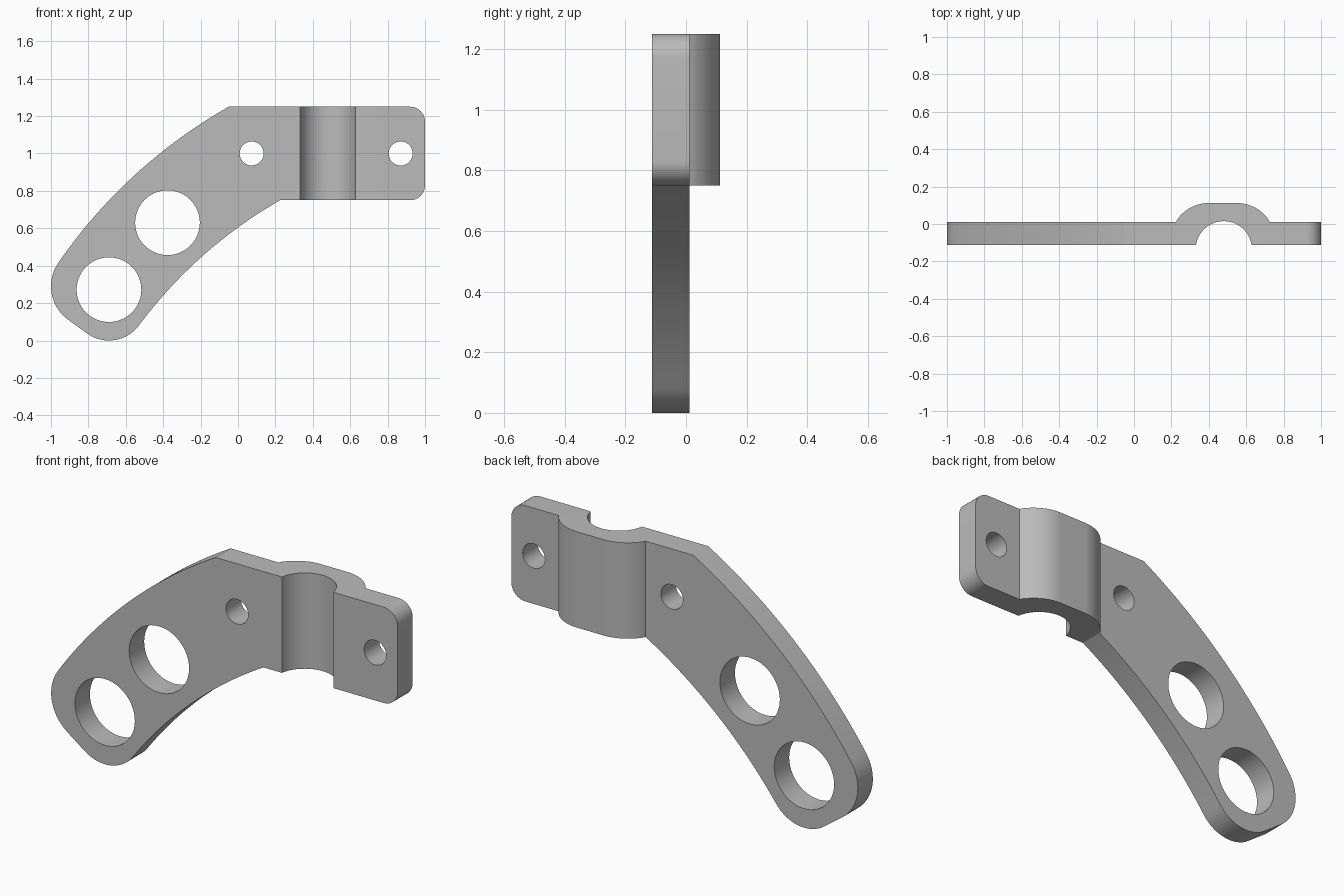
import bpy
import bmesh
from math import sin, cos, pi, radians, asin, atan2, hypot
from mathutils import Vector

cube = bpy.data.objects.get("Cube")
if cube:
    bpy.data.objects.remove(cube, do_unlink=True)

grey = bpy.data.materials.new("plain grey")
grey.use_nodes = True
COLOUR = (0.5, 0.5, 0.5, 1)
grey.diffuse_color = COLOUR
grey.node_tree.nodes["Principled BSDF"].inputs["Base Color"].default_value = COLOUR

FRONT, BACK, HUMP = -0.112, 0.012, 0.112   # depth of plate faces and hump
LOW, HIGH = 0.75, 1.25                     # clamp height
LEFT, RIGHT, MID = 0.225, 0.725, 0.475     # clamp extents


def arc(cx, cy, r, a0, a1, n=16):
    """Points on a circle from angle a0 to a1 in degrees."""
    angles = [radians(a0 + (a1 - a0) * i / n) for i in range(n + 1)]
    return [(cx + r * cos(a), cy + r * sin(a)) for a in angles]


def bow(p, q, sag, n=24):
    """Shallow arc from p to q, bulging left of the direction of travel."""
    dx, dy = q[0] - p[0], q[1] - p[1]
    c = hypot(dx, dy)
    r = (c * c / 4 + sag * sag) / (2 * sag)
    half = asin(c / 2 / r)
    mx, my = (p[0] + q[0]) / 2, (p[1] + q[1]) / 2
    nx, ny = -dy / c, dx / c
    cx, cy = mx - nx * (r - sag), my - ny * (r - sag)
    mid = atan2(ny, nx)
    return [(cx + r * cos(mid + half * (1 - 2 * i / n)),
             cy + r * sin(mid + half * (1 - 2 * i / n))) for i in range(n + 1)]


def prism(bm, outline, lo, hi, upright):
    """Extrude an outline along z (upright) or along y."""
    clean = [p for i, p in enumerate(outline)
             if hypot(p[0] - outline[i - 1][0], p[1] - outline[i - 1][1]) > 1e-4]

    def ring(d):
        return [bm.verts.new((a, b, d) if upright else (a, d, b)) for a, b in clean]
    a, b = ring(lo), ring(hi)
    bm.faces.new(a)
    bm.faces.new(b[::-1])
    for i in range(len(a)):
        bm.faces.new((a[i - 1], a[i], b[i], b[i - 1]))


def make_object(name, bm):
    bmesh.ops.recalc_face_normals(bm, faces=bm.faces)
    mesh = bpy.data.meshes.new(name)
    bm.to_mesh(mesh)
    bm.free()
    obj = bpy.data.objects.new(name, mesh)
    bpy.context.collection.objects.link(obj)
    mesh.materials.append(grey)
    return obj


bm = bmesh.new()

# Curved arm with a rounded foot
heel = arc(-0.69, 0.2, 0.2, -36.4, -126)
toe = arc(-0.78, 0.29, 0.22, -126, -214.4)
arm = [(LEFT, HIGH), (LEFT, LOW)]
arm += bow(heel[0], (LEFT, LOW), 0.052)[::-1]
arm += heel + toe + bow(toe[-1], (-0.05, HIGH), 0.07)
prism(bm, arm, FRONT, BACK, False)

# Bolt tab with rounded outer corners
R = 0.08
tab = [(RIGHT, HIGH), (RIGHT, LOW)]
tab += arc(1 - R, LOW + R, R, -90, 0, 10) + arc(1 - R, HIGH - R, R, 0, 90, 10)
prism(bm, tab, FRONT, BACK, False)

# Half-round clamp: bore in front, hump behind
bore = arc(MID + 0.005, -0.135, 0.15, 171, 9, 40)
shoulder, r = 0.075, 0.206
right_side = arc(MID + shoulder, HUMP - r, r, 32, 90)
right_side[0] = (RIGHT, BACK)
left_side = [(2 * MID - x, y) for x, y in right_side[::-1]]
clamp = [(LEFT, FRONT)] + bore + [(RIGHT, FRONT)] + right_side + left_side
prism(bm, clamp, LOW, HIGH, True)

# Weld the three sections into one solid
bm.normal_update()
seams = [f for f in bm.faces if abs(f.normal.x) > 0.99
         and min(abs(f.calc_center_median().x - s) for s in (LEFT, RIGHT)) < 1e-3]
bmesh.ops.delete(bm, geom=seams, context='FACES')
bmesh.ops.remove_doubles(bm, verts=bm.verts, dist=1e-4)
bmesh.ops.recalc_face_normals(bm, faces=bm.faces)
bmesh.ops.dissolve_limit(bm, angle_limit=radians(0.2), verts=bm.verts, edges=bm.edges)
bracket = make_object("bracket", bm)

# Through holes
bm = bmesh.new()
for x, z, r in ((-0.69, 0.272, 0.173), (-0.377, 0.63, 0.173),
                (0.073, 1.0, 0.064), (0.87, 1.0, 0.064)):
    prism(bm, arc(x, z, r, 0, 360, 48), -0.3, 0.3, False)
cutter = make_object("hole_cutter", bm)

bpy.ops.object.select_all(action='DESELECT')
bracket.select_set(True)
bpy.context.view_layer.objects.active = bracket
cut = bracket.modifiers.new("holes", 'BOOLEAN')
cut.operation = 'DIFFERENCE'
cut.solver = 'EXACT'
cut.object = cutter
bpy.ops.object.modifier_apply(modifier=cut.name)
bpy.data.objects.remove(cutter, do_unlink=True)
bpy.ops.object.shade_smooth_by_angle(angle=radians(25))
